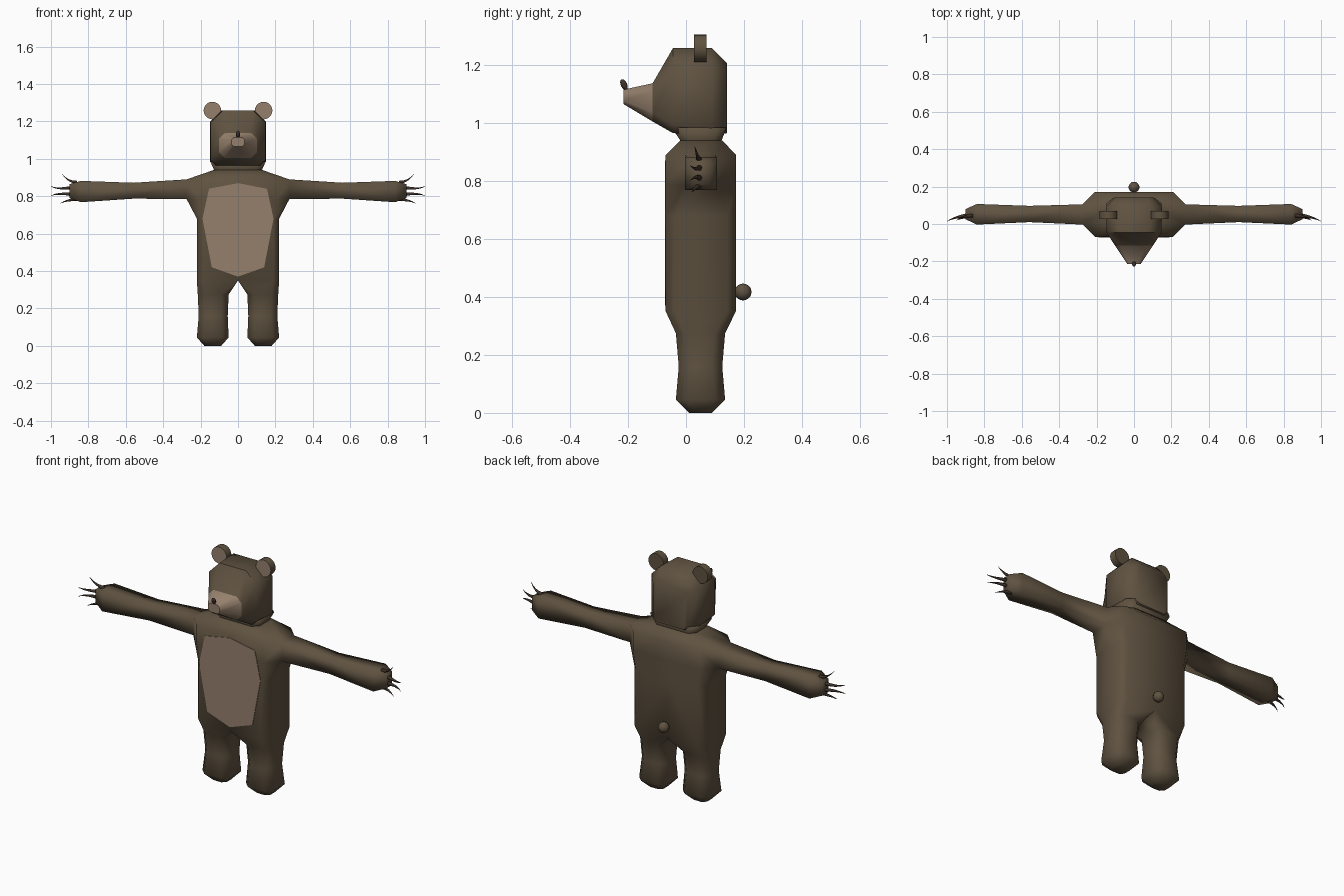
import bpy, bmesh, math
from mathutils import Vector

if "Cube" in bpy.data.objects:
    bpy.data.objects.remove(bpy.data.objects["Cube"])


def material(name, rgb):
    m = bpy.data.materials.new(name)
    m.diffuse_color = (*rgb, 1)
    m.use_nodes = True
    m.node_tree.nodes["Principled BSDF"].inputs["Base Color"].default_value = m.diffuse_color
    return m


BROWN = material("brown fur", (0.115, 0.085, 0.052))
TAN = material("tan fur", (0.30, 0.215, 0.15))
DARK = material("dark claw", (0.05, 0.034, 0.024))


def loft(bm, rings, cap_start=True, cap_end=True):
    """Skin a list of equal-length point rings."""
    vs = [[bm.verts.new(p) for p in r] for r in rings]
    n = len(vs[0])
    for a, b in zip(vs, vs[1:]):
        for i in range(n):
            j = (i + 1) % n
            bm.faces.new((a[i], a[j], b[j], b[i]))
    if cap_start:
        bm.faces.new(vs[0][::-1])
    if cap_end:
        bm.faces.new(vs[-1])


def finish(bm, name, mats, mirror=False, smooth=True):
    bmesh.ops.remove_doubles(bm, verts=bm.verts, dist=0.0005)
    bmesh.ops.recalc_face_normals(bm, faces=bm.faces)
    for f in bm.faces:
        f.smooth = smooth
    me = bpy.data.meshes.new(name)
    bm.to_mesh(me)
    bm.free()
    ob = bpy.data.objects.new(name, me)
    bpy.context.collection.objects.link(ob)
    for m in mats:
        me.materials.append(m)
    if mirror:
        mod = ob.modifiers.new("mirror", 'MIRROR')
        mod.use_clip = True
    return ob


def smooth_by_angle(ob, deg):
    bpy.ops.object.select_all(action='DESELECT')
    ob.select_set(True)
    bpy.context.view_layer.objects.active = ob
    bpy.ops.object.shade_smooth_by_angle(angle=math.radians(deg))


# Body: one leg, half the torso and one arm, mirrored
def half_ring(z, x0, x1, y0, y1, c, c0):
    return [(x0 + c0, y0, z), (x1 - c, y0, z), (x1, y0 + c, z), (x1, y1 - c, z),
            (x1 - c, y1, z), (x0 + c0, y1, z), (x0, y1 - c0, z), (x0, y0 + c0, z)]


bm = bmesh.new()
loft(bm, [half_ring(*s) for s in (
    (0.00, 0.09, 0.18, 0.01, 0.09, 0.02, 0.02),
    (0.045, 0.05, 0.22, -0.035, 0.135, 0.035, 0.035),
    (0.16, 0.055, 0.21, -0.025, 0.125, 0.035, 0.035),
    (0.275, 0.05, 0.215, -0.035, 0.135, 0.035, 0.035),
    (0.35, 0.00, 0.22, -0.07, 0.172, 0.03, 0),
    (0.68, 0.00, 0.22, -0.07, 0.172, 0.03, 0),
    (0.785, 0.00, 0.275, -0.07, 0.172, 0.067, 0),
    (0.89, 0.00, 0.275, -0.07, 0.172, 0.067, 0),
    (0.94, 0.00, 0.13, -0.02, 0.125, 0.03, 0))])
bmesh.ops.remove_doubles(bm, verts=bm.verts, dist=0.0005)
# open the centre plane and the shoulder
bmesh.ops.delete(bm, geom=[f for f in bm.faces if all(abs(v.co.x) < 1e-4 for v in f.verts)
                           or all(v.co.x > 0.27 for v in f.verts)], context='FACES')


def arm_ring(x, y0, y1, z0, z1):
    return [(x, y0, z0), (x, y1, z0), (x, y1, z1), (x, y0, z1)]


loft(bm, [arm_ring(*s) for s in (
    (0.275, -0.003, 0.105, 0.785, 0.89),
    (0.56, 0.01, 0.097, 0.787, 0.872),
    (0.84, -0.003, 0.107, 0.768, 0.882),
    (0.90, 0.025, 0.08, 0.79, 0.865))], cap_start=False)
finish(bm, "body", [BROWN], mirror=True)

# Belly patch: thin plate on the chest
bm = bmesh.new()
outline = [(0, 0.87), (0.155, 0.84), (0.19, 0.68), (0.14, 0.42),
           (0, 0.37), (-0.14, 0.42), (-0.19, 0.68), (-0.155, 0.84)]
loft(bm, [[(x, y, z) for x, z in outline] for y in (-0.068, -0.073)])
finish(bm, "belly_patch", [TAN], smooth=False)


# Head with muzzle, lofted front to back
def head_ring(y, w, z0, z1, ct, cb):
    half = [(w - cb, z0), (w, z0 + cb), (w, z1 - ct), (w - ct, z1)]
    return [(x, y, z) for x, z in half] + [(-x, y, z) for x, z in half[::-1]]


bm = bmesh.new()
loft(bm, [head_ring(*s) for s in (
    (-0.215, 0.035, 1.065, 1.115, 0.012, 0.012),
    (-0.115, 0.102, 1.005, 1.137, 0.03, 0.03),
    (-0.045, 0.147, 0.965, 1.258, 0.065, 0.03),
    (0.09, 0.15, 0.955, 1.258, 0.06, 0.03),
    (0.142, 0.105, 0.965, 1.205, 0.03, 0.02))])
for f in bm.faces:
    f.material_index = 1 if f.calc_center_median().y < -0.12 else 0
# keep a crisp edge where the muzzle meets the face
bmesh.ops.split_edges(bm, edges=[e for e in bm.edges
                                 if all(abs(v.co.y + 0.115) < 1e-4 for v in e.verts)])
bmesh.ops.remove_doubles(bm, verts=bm.verts, dist=0.0005)
smooth_by_angle(finish(bm, "head", [BROWN, TAN]), 50)

# Neck
bm = bmesh.new()
loft(bm, [[(x * w, y, z) for x, y in ((-0.75, y0), (0.75, y0), (1, y0 + 0.03), (1, y1 - 0.03),
                                      (0.75, y1), (-0.75, y1), (-1, y1 - 0.03), (-1, y0 + 0.03))]
          for z, w, y0, y1 in ((0.925, 0.128, -0.02, 0.123), (0.94, 0.128, -0.02, 0.123),
                               (0.985, 0.148, -0.05, 0.14))])
finish(bm, "neck", [BROWN])

# Ears: short discs with a tan front
bm = bmesh.new()
loft(bm, [[(0.137 + 0.047 * math.cos(a * math.tau / 20), y, 1.258 + 0.047 * math.sin(a * math.tau / 20))
           for a in range(20)] for y in (0.028, 0.070)])
bm.normal_update()
for f in bm.faces:
    f.material_index = 1 if f.calc_center_median().y < 0.03 else 0
smooth_by_angle(finish(bm, "ears", [BROWN, TAN], mirror=True), 40)

# Nose and tail
def ball(name, loc, scale, tilt, mat):
    bm = bmesh.new()
    bmesh.ops.create_uvsphere(bm, u_segments=14, v_segments=10, radius=1)
    ob = finish(bm, name, [mat])
    ob.location, ob.scale, ob.rotation_euler.x = loc, scale, tilt
    return ob


ball("nose", (0, -0.214, 1.132), (0.011, 0.011, 0.02), math.radians(25), DARK)
ball("tail", (0, 0.197, 0.417), (0.029, 0.029, 0.029), 0, BROWN)

# Claws: curved tapering spikes, four per hand
bm = bmesh.new()
for path in (((0.86, 0.045, 0.873), (0.905, 0.04, 0.886), (0.94, 0.03, 0.918)),
             ((0.88, 0.05, 0.848), (0.95, 0.035, 0.842), (1.0, 0.015, 0.852)),
             ((0.88, 0.05, 0.808), (0.95, 0.035, 0.813), (1.0, 0.015, 0.803)),
             ((0.86, 0.045, 0.783), (0.91, 0.035, 0.777), (0.95, 0.02, 0.762))):
    a, b, c = map(Vector, path)
    mid = 2 * b - (a + c) / 2
    rings = []
    for i in range(5):
        t = i / 4
        p = a * (1 - t) ** 2 + mid * 2 * t * (1 - t) + c * t * t
        r = 0.010 * (1 - t) + 0.001
        rings.append([(p.x, p.y + r * math.cos(k * math.tau / 6), p.z + r * math.sin(k * math.tau / 6))
                      for k in range(6)])
    loft(bm, rings)
finish(bm, "claws", [DARK], mirror=True)
